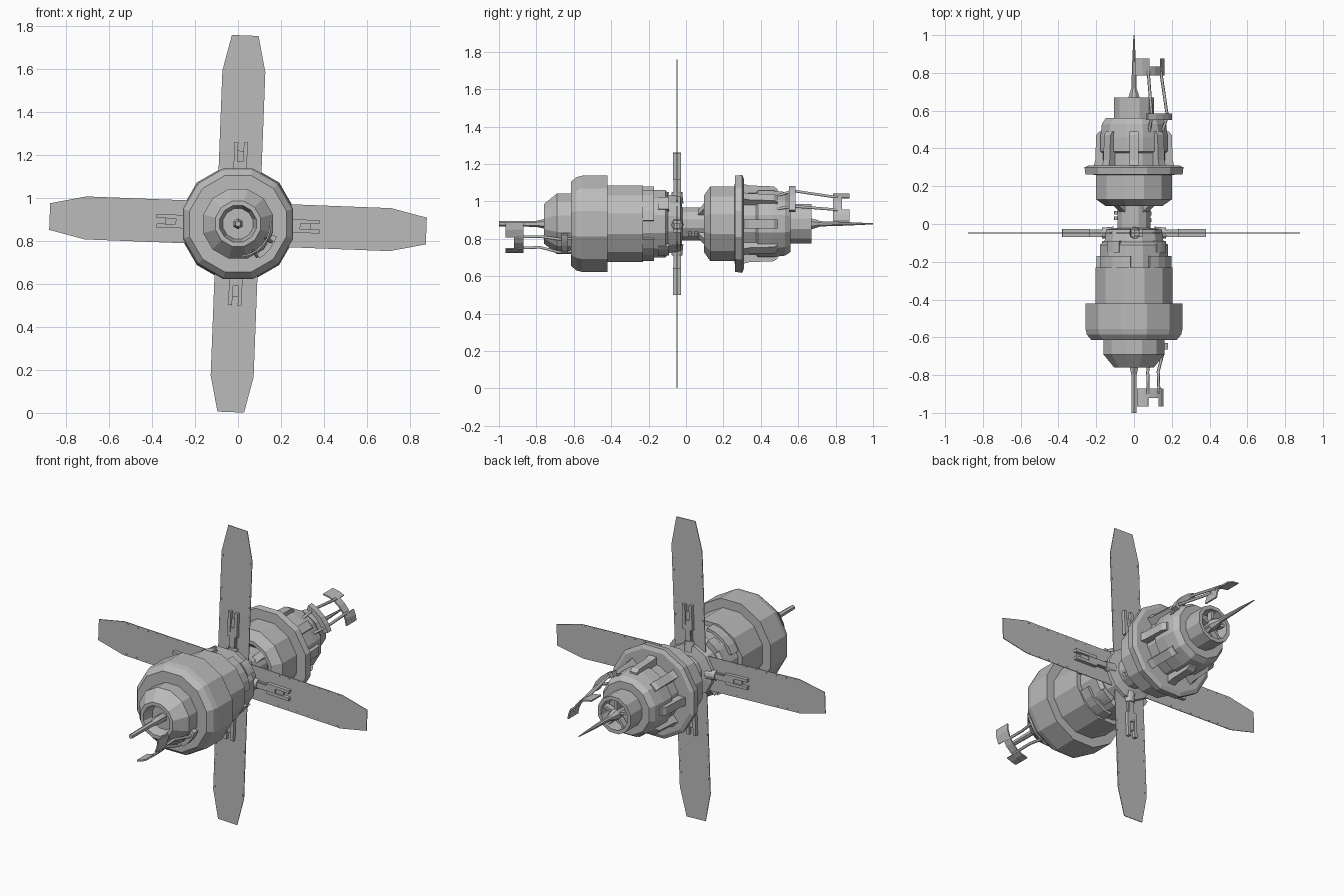
import bpy, bmesh
from math import sin, cos, pi, radians
from mathutils import Vector, Matrix

cube = bpy.data.objects.get("Cube")
if cube:
    bpy.data.objects.remove(cube)

AXIS = Vector((0, 0, 0.88))
grey = bpy.data.materials.new("hull_grey")
grey.use_nodes = True
grey.diffuse_color = (0.5, 0.5, 0.5, 1)
grey.node_tree.nodes["Principled BSDF"].inputs["Base Color"].default_value = (0.5, 0.5, 0.5, 1)


def finish(name, bm, loc=AXIS, angle=0.0):
    bmesh.ops.recalc_face_normals(bm, faces=bm.faces)
    mesh = bpy.data.meshes.new(name)
    bm.to_mesh(mesh)
    bm.free()
    mesh.materials.append(grey)
    ob = bpy.data.objects.new(name, mesh)
    ob.location = loc
    ob.rotation_euler.y = angle
    bpy.context.collection.objects.link(ob)
    return ob


def lathe(name, profile, sides=12):
    """Spin (radius, y) points about the y axis, flats facing the main axes."""
    bm = bmesh.new()
    rings = []
    for r, y in profile:
        r = max(r, 0.001) / cos(pi / sides)
        rings.append([bm.verts.new((r * cos(a), y, r * sin(a)))
                      for a in ((k + 0.5) * 2 * pi / sides for k in range(sides))])
    for p, q in zip(rings, rings[1:]):
        for k in range(sides):
            n = (k + 1) % sides
            bm.faces.new((p[k], p[n], q[n], q[k]))
    bm.faces.new(rings[0])
    bm.faces.new(rings[-1])
    return finish(name, bm)


def add_box(bm, lo, hi):
    lo, hi = Vector(lo), Vector(hi)
    m = Matrix.Translation((lo + hi) / 2) @ Matrix.Diagonal((*(hi - lo), 1))
    bmesh.ops.create_cube(bm, size=1, matrix=m)


def add_prism(bm, outline, x0, x1):
    """Extrude a (y, z) outline along x."""
    a, b = ([bm.verts.new((x, y, z)) for y, z in outline] for x in (x0, x1))
    bm.faces.new(a)
    bm.faces.new(b)
    for i in range(len(a)):
        j = (i + 1) % len(a)
        bm.faces.new((a[i], a[j], b[j], b[i]))


def arc_plate(name, a0, a1, r0, r1, y0, y1, steps=4):
    """Curved block around the axis, angles in degrees from +x towards +z."""
    bm = bmesh.new()
    rows = []
    for k in range(steps + 1):
        a = radians(a0 + (a1 - a0) * k / steps)
        rows.append([bm.verts.new((r * cos(a), y, r * sin(a)))
                     for r, y in ((r0, y0), (r1, y0), (r1, y1), (r0, y1))])
    for p, q in zip(rows, rows[1:]):
        for i in range(4):
            j = (i + 1) % 4
            bm.faces.new((p[i], p[j], q[j], q[i]))
    bm.faces.new(rows[0])
    bm.faces.new(rows[-1])
    return finish(name, bm)


def strut(name, path, radius=0.008):
    """Thin rod through (angle, radius, y) points."""
    curve = bpy.data.curves.new(name, "CURVE")
    curve.dimensions = "3D"
    curve.bevel_depth = radius
    curve.bevel_resolution = 1
    curve.use_fill_caps = True
    s = curve.splines.new("POLY")
    s.points.add(len(path) - 1)
    for pt, (a, r, y) in zip(s.points, path):
        pt.co = (r * cos(radians(a)), y, r * sin(radians(a)), 1)
    curve.materials.append(grey)
    ob = bpy.data.objects.new(name, curve)
    ob.location = AXIS
    bpy.context.collection.objects.link(ob)


# Front module: hollow nose, wide collar, stepped body, hub
lathe("nose", [(0.07, -0.70), (0.085, -0.76), (0.105, -0.76), (0.162, -0.69), (0.162, -0.60)])
lathe("nose_probe", [(0.012, -1.0), (0.014, -0.80), (0.022, -0.76), (0.022, -0.69)], 6)
lathe("collar", [(0.16, -0.615), (0.225, -0.615), (0.25, -0.585), (0.257, -0.555),
                 (0.257, -0.42), (0.20, -0.42)])
lathe("front_body", [(0.2, -0.43), (0.205, -0.42), (0.205, -0.23), (0.18, -0.23),
                     (0.18, -0.11), (0.16, -0.095)])
lathe("hub", [(0.155, -0.11), (0.155, -0.085), (0.145, -0.03), (0.09, -0.02)])
for i, a in enumerate((20, 110, 200, 290)):
    arc_plate(f"body_plate_{i}", a - 15, a + 45, 0.17, 0.2, -0.235, -0.17)
    arc_plate(f"body_clip_{i}", a + 5, a + 30, 0.15, 0.188, -0.15, -0.09)

# Neck with small knobs
lathe("neck", [(0.088, -0.04), (0.088, 0.17)])
for i, (a, y) in enumerate(((180, 0.03), (180, 0.06), (-35, 0.02), (-35, 0.055))):
    arc_plate(f"neck_knob_{i}", a - 7, a + 7, 0.08, 0.105, y - 0.01, y + 0.01, 2)

# Rear module: dished drum, flange, ribbed core, open nozzle
lathe("rear_drum", [(0.08, 0.16), (0.13, 0.095), (0.15, 0.095), (0.2, 0.13), (0.2, 0.265)])
lathe("flange", [(0.19, 0.26), (0.257, 0.262), (0.262, 0.30), (0.24, 0.31), (0.15, 0.31)])
lathe("rear_core", [(0.165, 0.30), (0.165, 0.375), (0.178, 0.385), (0.178, 0.46),
                    (0.17, 0.53), (0.15, 0.56), (0.10, 0.56)])
lathe("nozzle", [(0.106, 0.55), (0.106, 0.67), (0.085, 0.67), (0.08, 0.60)])
lathe("rear_probe", [(0.025, 0.59), (0.03, 0.665), (0.024, 0.69), (0.014, 0.72),
                     (0.01, 0.85), (0.003, 1.0)], 8)
for k in range(8):
    bm = bmesh.new()
    add_prism(bm, ((0.30, 0.15), (0.30, 0.215), (0.34, 0.205), (0.47, 0.2),
                   (0.49, 0.185), (0.49, 0.15)), -0.024, 0.024)
    finish(f"core_rib_{k}", bm, angle=k * pi / 4)
for k in range(5):
    bm = bmesh.new()
    add_box(bm, (-0.008, 0.62, 0.01), (0.008, 0.655, 0.09))
    finish(f"nozzle_spoke_{k}", bm, angle=k * 2 * pi / 5)
for k in range(4):
    bm = bmesh.new()
    add_prism(bm, ((0.06, 0.08), (0.10, 0.14), (0.16, 0.14), (0.16, 0.08)), -0.02, 0.02)
    finish(f"neck_web_{k}", bm, angle=pi / 4 + k * pi / 2)

# Four panels with edge rivets, each on a forked arm
for k in range(4):
    angle = radians(2.2) + k * pi / 2
    base = AXIS + Vector((0, -0.048, 0))
    half = [(0.1, 0.12), (0.1, 0.71), (0.062, 0.877)]
    outline = half + [(-x, z) for x, z in reversed(half)]
    bm = bmesh.new()
    front, back = ([bm.verts.new((x, y, z)) for x, z in outline] for y in (-0.002, 0.002))
    bm.faces.new(front)
    bm.faces.new(back)
    for i in range(len(front)):
        j = (i + 1) % len(front)
        bm.faces.new((front[i], front[j], back[j], back[i]))
    for i in range(7):
        z = 0.3 + i * 0.065
        for x in (-0.09, 0.09):
            add_box(bm, (x - 0.003, -0.0035, z - 0.005), (x + 0.003, 0.0035, z + 0.005))
    finish(f"panel_{k}", bm, base, angle)

    bm = bmesh.new()
    add_box(bm, (-0.02, -0.013, 0.12), (0.02, 0.013, 0.34))
    for s in (-1, 1):
        add_box(bm, (s * 0.022 - 0.009, -0.022, 0.235), (s * 0.022 + 0.009, 0.022, 0.38))
    add_box(bm, (-0.016, -0.02, 0.17), (0.016, 0.02, 0.29))
    bmesh.ops.create_cone(bm, cap_ends=True, segments=12, radius1=0.034, radius2=0.028,
                          depth=0.06, matrix=Matrix.Translation((0, 0, 0.14)))
    finish(f"panel_arm_{k}", bm, base, angle)

# Rear antenna: bracket, two struts, curved notched reflector
arc_plate("rear_bracket", 20, 70, 0.185, 0.215, 0.55, 0.585)
arc_plate("rear_reflector", 5, 88, 0.155, 0.163, 0.785, 0.835, 6)
for i, (a, b) in enumerate(((5, 28), (60, 88))):
    arc_plate(f"rear_reflector_tip_{i}", a, b, 0.155, 0.163, 0.83, 0.875, 2)
for i, a in enumerate((28, 62)):
    strut(f"rear_strut_{i}", [(a, 0.17, 0.49), (a, 0.2, 0.57), (a, 0.185, 0.66), (a, 0.16, 0.81)])

# Front antenna, on the lower side
arc_plate("front_bracket", -58, -18, 0.165, 0.19, -0.665, -0.63)
arc_plate("front_reflector", -84, 3, 0.148, 0.156, -0.92, -0.87, 6)
for i, (a, b) in enumerate(((-84, -60), (-28, 3))):
    arc_plate(f"front_reflector_tip_{i}", a, b, 0.148, 0.156, -0.965, -0.915, 2)
for i, a in enumerate((-28, -60)):
    strut(f"front_strut_{i}", [(a, 0.17, -0.60), (a, 0.175, -0.68), (a, 0.145, -0.78), (a, 0.15, -0.90)])
